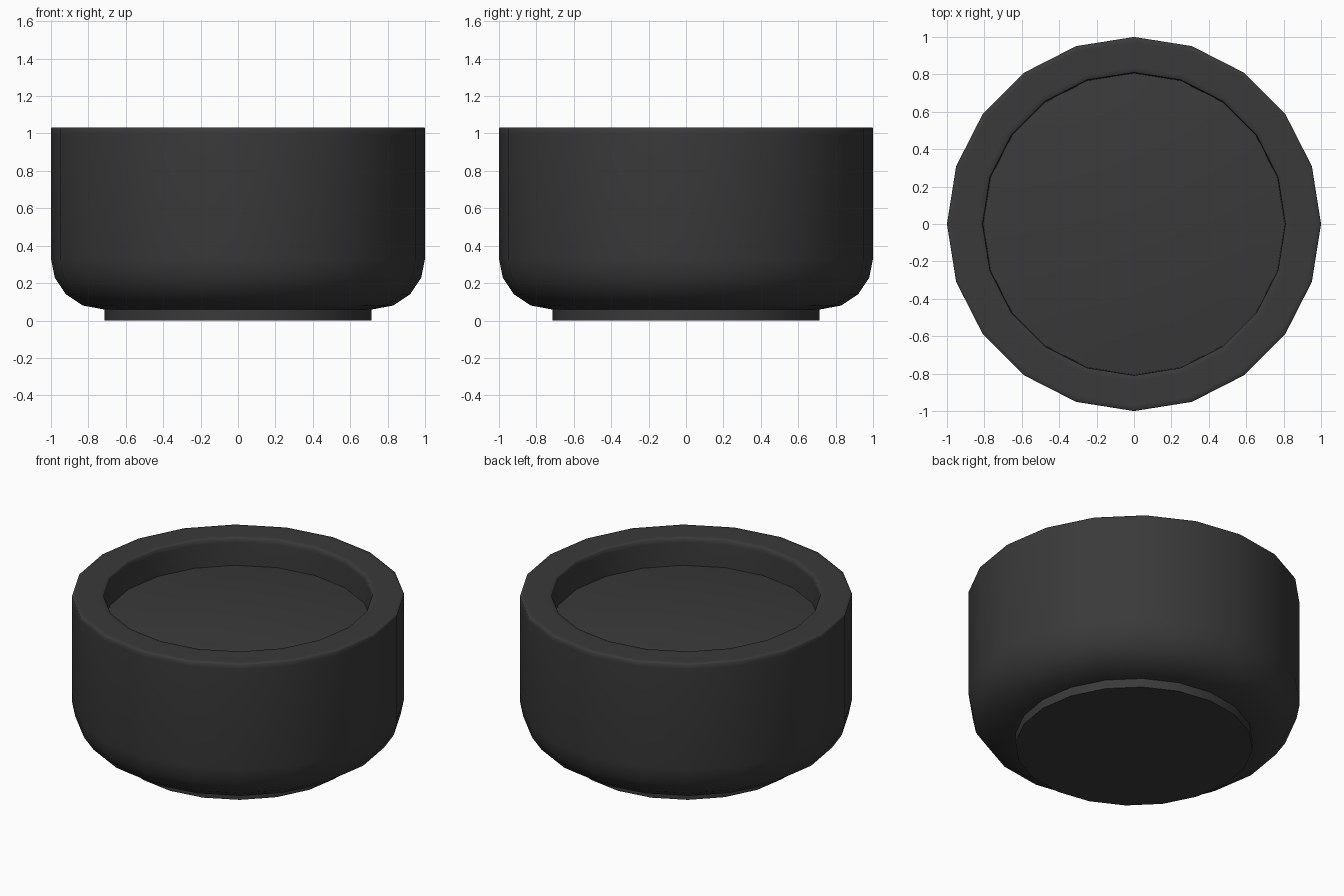
import bpy
import math

cube = bpy.data.objects.get("Cube")
if cube:
    bpy.data.objects.remove(cube, do_unlink=True)

SIDES = 20

charcoal = bpy.data.materials.new("charcoal")
charcoal.use_nodes = True
color = (0.042, 0.042, 0.042, 1)
charcoal.diffuse_color = color
charcoal.node_tree.nodes["Principled BSDF"].inputs["Base Color"].default_value = color


def lathe(name, profile):
    """Revolve (radius, height) points around z, capping both ends."""
    verts, faces = [], []
    for r, z in profile:
        for i in range(SIDES):
            a = math.tau * i / SIDES
            verts.append((r * math.cos(a), r * math.sin(a), z))
    for k in range(len(profile) - 1):
        for i in range(SIDES):
            j = (i + 1) % SIDES
            low, high = k * SIDES, (k + 1) * SIDES
            faces.append((low + i, low + j, high + j, high + i))
    faces.append(tuple(reversed(range(SIDES))))
    start = (len(profile) - 1) * SIDES
    faces.append(tuple(range(start, start + SIDES)))
    mesh = bpy.data.meshes.new(name)
    mesh.from_pydata(verts, [], faces)
    mesh.materials.append(charcoal)
    obj = bpy.data.objects.new(name, mesh)
    bpy.context.collection.objects.link(obj)
    bpy.ops.object.select_all(action='DESELECT')
    obj.select_set(True)
    bpy.context.view_layer.objects.active = obj
    bpy.ops.object.shade_smooth_by_angle(angle=math.radians(50))
    return obj


# Bowl: rounded underside, straight wall, flat rim with softened edges
bowl = [
    (0.71, 0.058), (0.83, 0.08), (0.92, 0.14), (0.98, 0.23), (1.0, 0.33),
    (1.0, 1.0), (1.0, 1.027), (0.995, 1.032), (0.97, 1.032),
    (0.84, 1.032), (0.815, 1.032), (0.81, 1.027), (0.808, 1.0), (0.805, 0.85),
]
# Recess floor: gently crowned towards the middle
crown = [(r, 0.85 + 0.06 * (1 - (r / 0.805) ** 2)) for r in (0.65, 0.5, 0.35, 0.2, 0.05)]
lathe("bowl", bowl + crown)

# Foot: short disc under the bowl
lathe("foot", [(0.715, 0.0), (0.715, 0.06)])
